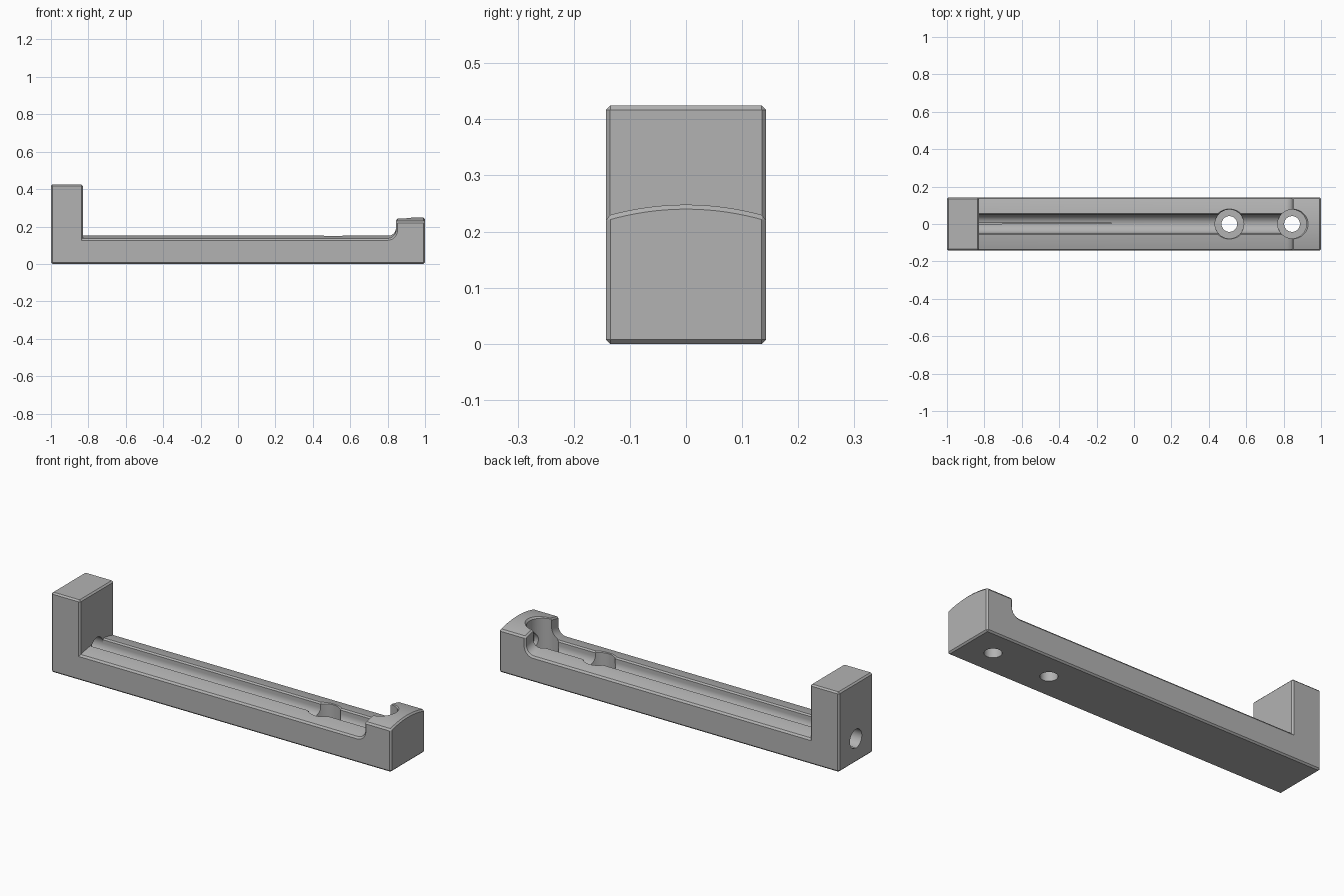
import bpy, bmesh, math

cube = bpy.data.objects.get("Cube")
if cube:
    bpy.data.objects.remove(cube, do_unlink=True)

HALF_W = 0.143      # half width of the bar
CROWN_R = 0.5       # radius of the gently domed upper faces
FLOOR, BLOCK, POST = 0.155, 0.248, 0.425
POST_X, BLOCK_X, FILLET = -0.83, 0.845, 0.045

grey = bpy.data.materials.new("plain grey")
grey.use_nodes = True
colour = (0.45, 0.45, 0.45, 1)
grey.diffuse_color = colour
grey.node_tree.nodes["Principled BSDF"].inputs["Base Color"].default_value = colour


def loft(name, rings, closed=False, bevel=0):
    """Skin equal rings of points; cap the ends unless closed."""
    bm = bmesh.new()
    loops = [[bm.verts.new(p) for p in ring] for ring in rings]
    n = len(loops[0])
    pairs = list(zip(loops, loops[1:]))
    if closed:
        pairs.append((loops[-1], loops[0]))
    else:
        bm.faces.new(loops[0])
        bm.faces.new(loops[-1])
    for a, b in pairs:
        for i in range(n):
            j = (i + 1) % n
            bm.faces.new((a[i], a[j], b[j], b[i]))
    bmesh.ops.recalc_face_normals(bm, faces=bm.faces)
    if bevel:
        edges = [e for e in bm.edges if e.is_convex and e.calc_face_angle(0) > 0.6]
        bmesh.ops.bevel(bm, geom=edges, offset=bevel, segments=1,
                        affect='EDGES', clamp_overlap=True)
    mesh = bpy.data.meshes.new(name)
    bm.to_mesh(mesh)
    bm.free()
    mesh.materials.append(grey)
    obj = bpy.data.objects.new(name, mesh)
    bpy.context.collection.objects.link(obj)
    return obj


def circle(r, n=48):
    return [(r * math.cos(math.tau * i / n), r * math.sin(math.tau * i / n))
            for i in range(n)]


def screw_cutter(name, x, rim):
    """Through hole, wide counterbore and flared rim."""
    profile = [(0.042, -0.1), (0.042, 0.06), (0.077, 0.06), (0.077, rim - 0.01),
               (0.086, rim), (0.086, 0.5)]
    return loft(name, [[(x + a, b, z) for a, b in circle(r)] for r, z in profile])


# Side profile: (x, z, domed across the width)
profile = [(-1, 0, False), (1, 0, False), (1, BLOCK, True), (BLOCK_X, BLOCK, True)]
for i in range(9):
    t = math.pi / 2 * i / 8
    profile.append((BLOCK_X - FILLET + FILLET * math.cos(t),
                    FLOOR + FILLET - FILLET * math.sin(t), True))
profile += [(POST_X, FLOOR, True), (POST_X, POST, False), (-1, POST, False)]

# Bar with tall post and low end block
rings = []
for k in range(17):
    y = HALF_W * (k / 8 - 1)
    drop = y * y / (2 * CROWN_R)
    rings.append([(x, y, z - drop if domed else z) for x, z, domed in profile])
bar = loft("bracket_bar", rings, bevel=0.008)

# Long bore, open groove with bevelled lips, and two screw holes
bore = loft("bore_cutter", [[(x, a, 0.126 + b) for a, b in circle(0.05)]
                            for x in (-1.1, 0.93)])
half = [(0.05, 0.126), (0.05, 0.144), (0.06, 0.156), (0.06, 0.17)]
section = half + [(-y, z) for y, z in reversed(half)]
groove = loft("groove_cutter", [[(x, y, z) for y, z in section]
                                for x in (POST_X + 0.001, 0.86)])
cutters = [bore, groove,
           screw_cutter("screw_cutter_middle", 0.51, FLOOR),
           screw_cutter("screw_cutter_end", 0.845, BLOCK)]

bpy.ops.object.select_all(action='DESELECT')
bpy.context.view_layer.objects.active = bar
bar.select_set(True)
for cutter in cutters:
    cutter.hide_render = True
    mod = bar.modifiers.new(cutter.name, 'BOOLEAN')
    mod.operation = 'DIFFERENCE'
    mod.solver = 'EXACT'
    mod.object = cutter
    bpy.ops.object.modifier_apply(modifier=mod.name)
    bpy.data.objects.remove(cutter, do_unlink=True)

bpy.ops.object.shade_smooth_by_angle(angle=math.radians(25))
